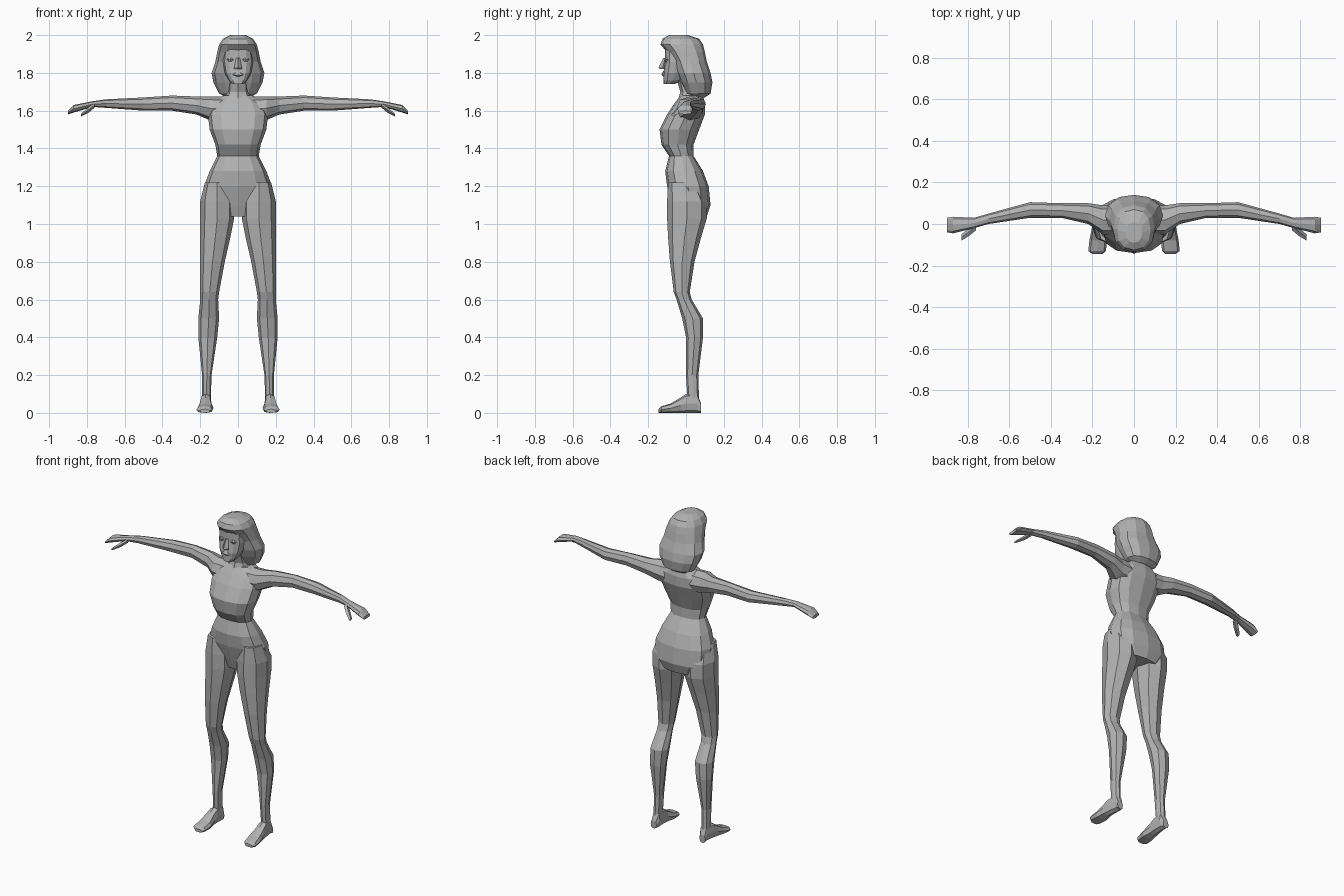
import bpy
import bmesh
import math

default_cube = bpy.data.objects.get("Cube")
if default_cube:
    bpy.data.objects.remove(default_cube, do_unlink=True)

# One plain grey for the whole figure
GREY = (.45, .45, .45, 1)
grey_material = bpy.data.materials.new("plain grey")
grey_material.use_nodes = True
grey_material.diffuse_color = GREY
shader = grey_material.node_tree.nodes["Principled BSDF"]
shader.inputs["Base Color"].default_value = GREY


def band(height, outer, front, back, inner=None):
    """Level cross-section, centred on the middle line unless inner is given."""
    return height, -outer if inner is None else inner, outer, front, back


def sleeve(reach, front, back, bottom, top):
    """Upright cross-section of an arm, facing sideways."""
    return reach, front, back, bottom, top


def slice_of_foot(depth, inner, outer, top):
    """Upright cross-section of a foot standing on the ground."""
    return depth, inner, outer, 0, top


def rounded_outline(sides, power):
    """Points of a rounded unit square, from circle towards box with power."""
    for step in range(sides):
        angle = math.tau * step / sides
        yield tuple(math.copysign(abs(value) ** (2 / power), value)
                    for value in (math.cos(angle), math.sin(angle)))


def place(axis, along, first, second):
    """Put a section point in space, with sections stacked along the axis."""
    if axis == "x":
        return along, first, second
    if axis == "y":
        return first, along, second
    return first, second, along


def loft(name, sections, axis="z", sides=8, power=2.2, side_sign=1):
    """Skin a stack of cross-sections and close both ends."""
    bm = bmesh.new()
    rings = []
    for along, a_low, a_high, b_low, b_high in sections:
        ring = []
        for a, b in rounded_outline(sides, power):
            first = (a_low + a_high + a * (a_high - a_low)) / 2
            second = (b_low + b_high + b * (b_high - b_low)) / 2
            x, y, z = place(axis, along, first, second)
            ring.append(bm.verts.new((x * side_sign, y, z)))
        rings.append(ring)
    for lower, upper in zip(rings, rings[1:]):
        for i in range(sides):
            j = (i + 1) % sides
            bm.faces.new((lower[i], lower[j], upper[j], upper[i]))
    bm.faces.new(rings[0])
    bm.faces.new(rings[-1])
    bmesh.ops.recalc_face_normals(bm, faces=bm.faces)
    mesh = bpy.data.meshes.new(name)
    bm.to_mesh(mesh)
    bm.free()
    mesh.materials.append(grey_material)
    bpy.context.collection.objects.link(bpy.data.objects.new(name, mesh))


def loft_pair(name, sections, **options):
    """Build the same part on the left (+x) and on the right."""
    for side, sign in (("left_", 1), ("right_", -1)):
        loft(side + name, sections, side_sign=sign, **options)


# Torso from the seat up to the shoulders
loft("torso", [
    band(height=1.04, outer=.13, front=-.05, back=.11),
    band(height=1.1, outer=.18, front=-.07, back=.13),
    band(height=1.2, outer=.18, front=-.1, back=.12),
    band(height=1.28, outer=.15, front=-.11, back=.09),
    band(height=1.36, outer=.11, front=-.09, back=.04),
    band(height=1.42, outer=.12, front=-.13, back=.04),
    band(height=1.5, outer=.15, front=-.14, back=.07),
    band(height=1.58, outer=.16, front=-.1, back=.1),
    band(height=1.64, outer=.14, front=-.06, back=.1),
    band(height=1.68, outer=.08, front=-.03, back=.09),
], sides=12, power=2.4)

# Neck
loft("neck", [
    band(height=1.63, outer=.08, front=-.05, back=.09),
    band(height=1.7, outer=.06, front=-.03, back=.08),
    band(height=1.8, outer=.05, front=-.06, back=.06),
])

# Face, nose, lips and eyelids
loft("face", [
    band(height=1.74, outer=.03, front=-.12, back=-.06),
    band(height=1.76, outer=.05, front=-.12, back=-.02),
    band(height=1.8, outer=.07, front=-.12, back=0),
    band(height=1.86, outer=.08, front=-.11, back=0),
    band(height=1.95, outer=.07, front=-.11, back=0),
], sides=12, power=2.5)
loft("nose", [
    band(height=1.82, outer=.02, front=-.14, back=-.1),
    band(height=1.83, outer=.02, front=-.145, back=-.1),
    band(height=1.88, outer=.01, front=-.12, back=-.1),
], sides=4, power=2)
loft("lips", [
    band(height=1.78, outer=.01, front=-.12, back=-.1),
    band(height=1.79, outer=.03, front=-.13, back=-.1),
    band(height=1.81, outer=.01, front=-.12, back=-.1),
])
loft_pair("eyelid", [
    band(height=1.86, inner=.03, outer=.05, front=-.11, back=-.08),
    band(height=1.87, inner=.02, outer=.06, front=-.114, back=-.08),
    band(height=1.88, inner=.03, outer=.05, front=-.11, back=-.08),
])

# Shoulder length hair, swept over the forehead
loft("hair", [
    band(height=1.67, outer=.06, front=.03, back=.1),
    band(height=1.69, outer=.1, front=0, back=.13),
    band(height=1.75, outer=.13, front=-.03, back=.14),
    band(height=1.8, outer=.14, front=-.05, back=.13),
    band(height=1.86, outer=.12, front=-.07, back=.11),
    band(height=1.91, outer=.11, front=-.1, back=.1),
    band(height=1.95, outer=.1, front=-.135, back=.09),
    band(height=1.98, outer=.08, front=-.125, back=.07),
    band(height=2, outer=.04, front=-.09, back=.01),
], sides=12, power=2.3)

# Arms held straight out, ending in a flat hand with the thumb apart
loft_pair("arm", [
    sleeve(reach=.08, front=-.05, back=.09, bottom=1.54, top=1.675),
    sleeve(reach=.15, front=-.05, back=.09, bottom=1.55, top=1.675),
    sleeve(reach=.22, front=0, back=.1, bottom=1.58, top=1.675),
    sleeve(reach=.35, front=.03, back=.1, bottom=1.6, top=1.68),
    sleeve(reach=.5, front=.03, back=.105, bottom=1.6, top=1.67),
    sleeve(reach=.7, front=0, back=.05, bottom=1.615, top=1.66),
    sleeve(reach=.77, front=-.02, back=.03, bottom=1.62, top=1.65),
    sleeve(reach=.87, front=-.045, back=.035, bottom=1.59, top=1.63),
    sleeve(reach=.9, front=-.04, back=.03, bottom=1.58, top=1.6),
], axis="x")
loft_pair("thumb", [
    sleeve(reach=.76, front=-.03, back=.01, bottom=1.615, top=1.64),
    sleeve(reach=.79, front=-.055, back=-.015, bottom=1.59, top=1.62),
    sleeve(reach=.83, front=-.08, back=-.05, bottom=1.57, top=1.585),
], axis="x", sides=4, power=2)

# Legs from the ankle to the hip
loft_pair("leg", [
    band(height=.04, inner=.145, outer=.19, front=.01, back=.07),
    band(height=.2, inner=.14, outer=.19, front=0, back=.065),
    band(height=.4, inner=.11, outer=.21, front=0, back=.09),
    band(height=.5, inner=.1, outer=.21, front=-.02, back=.09),
    band(height=.6, inner=.105, outer=.2, front=-.05, back=.03),
    band(height=.64, inner=.1, outer=.2, front=-.065, back=.02),
    band(height=.8, inner=.07, outer=.2, front=-.085, back=.045),
    band(height=.93, inner=.04, outer=.2, front=-.095, back=.08),
    band(height=1.03, inner=.02, outer=.2, front=-.1, back=.11),
    band(height=1.12, inner=.02, outer=.2, front=-.1, back=.11),
    band(height=1.22, inner=.05, outer=.175, front=-.095, back=.06),
])

# Feet, from heel to toe
loft_pair("foot", [
    slice_of_foot(depth=.08, inner=.15, outer=.19, top=.05),
    slice_of_foot(depth=.06, inner=.14, outer=.19, top=.1),
    slice_of_foot(depth=0, inner=.14, outer=.2, top=.1),
    slice_of_foot(depth=-.03, inner=.14, outer=.205, top=.08),
    slice_of_foot(depth=-.08, inner=.13, outer=.215, top=.05),
    slice_of_foot(depth=-.13, inner=.135, outer=.22, top=.035),
    slice_of_foot(depth=-.145, inner=.15, outer=.2, top=.02),
], axis="y", power=2.6)
